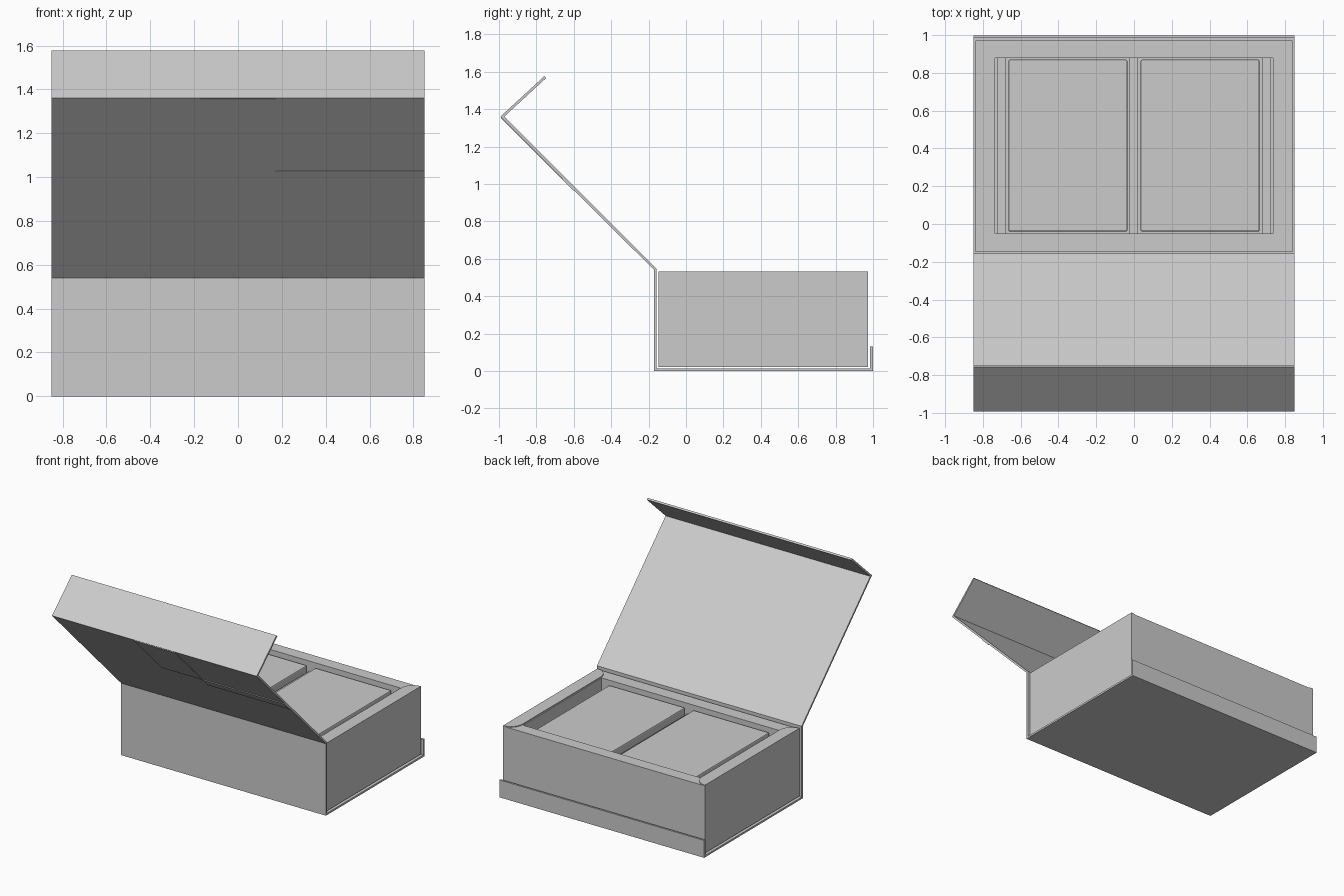
import bpy, bmesh, math
from mathutils import Vector

cube = bpy.data.objects.get("Cube")
if cube:
    bpy.data.objects.remove(cube, do_unlink=True)

grey = bpy.data.materials.new("plain grey card")
grey.use_nodes = True
grey.diffuse_color = (0.6, 0.6, 0.6, 1)
grey.node_tree.nodes["Principled BSDF"].inputs["Base Color"].default_value = (0.6, 0.6, 0.6, 1)


def prism(name, outline, direction):
    """Solid made by sweeping a closed 3D outline along a vector."""
    bm = bmesh.new()
    face = bm.faces.new([bm.verts.new(p) for p in outline])
    swept = bmesh.ops.extrude_face_region(bm, geom=[face])["geom"]
    bmesh.ops.translate(bm, vec=direction, verts=[g for g in swept if isinstance(g, bmesh.types.BMVert)])
    bmesh.ops.recalc_face_normals(bm, faces=bm.faces)
    mesh = bpy.data.meshes.new(name)
    bm.to_mesh(mesh)
    bm.free()
    mesh.materials.append(grey)
    obj = bpy.data.objects.new(name, mesh)
    bpy.context.collection.objects.link(obj)
    return obj


def box(name, x0, x1, y0, y1, z0, z1, bevel=0):
    obj = prism(name, [(x0, y0, z0), (x1, y0, z0), (x1, y1, z0), (x0, y1, z0)], (0, 0, z1 - z0))
    if bevel:
        mod = obj.modifiers.new("soft edge", "BEVEL")
        mod.width = bevel
        mod.segments = 2
    return obj


def offset_path(path, d):
    """Shift an open path sideways, with mitred corners."""
    out = []
    for i, p in enumerate(path):
        dirs = [(path[j + 1] - path[j]).normalized() for j in (i - 1, i) if 0 <= j < len(path) - 1]
        normals = [Vector((-t.y, t.x)) for t in dirs]
        m = sum(normals, Vector((0, 0))).normalized()
        out.append(p + m * d / m.dot(normals[0]))
    return out


# Folded cover: closing flap, lid, spine, base and back lip in one board
path = [Vector(p) for p in ((-.752, 1.572), (-.982, 1.36), (-.164, .543), (-.164, .007), (.992, .007), (.992, .13))]
loop = offset_path(path, .007) + offset_path(path, -.007)[::-1]
prism("folded_cover", [(-.85, p.x, p.y) for p in loop], (1.7, 0, 0))

# Thin bands on the outside of the lid
lid_a, lid_b = offset_path(path, -.007)[1:3]
along = (lid_b - lid_a).normalized()
outward = Vector((0, along.y, -along.x)) * .004


def lid_band(name, x0, x1, s0, s1):
    a, b = lid_a + along * s0, lid_a + along * s1
    prism(name, [(x0, a.x, a.y), (x1, a.x, a.y), (x1, b.x, b.y), (x0, b.x, b.y)], outward)


lid_band("lid_upright_band", -.17, .17, .006, .47)
lid_band("lid_cross_band", .17, .85, .47, .56)

# Tray with hollow inside
X, Y0, Y1, TOP = .838, -.147, .972, .526
IX, IY0, IY1 = .735, -.05, .88
box("tray_floor", -X, X, Y0, Y1, .022, .05)
box("tray_front_wall", -X, X, Y0, IY0, .05, TOP)
box("tray_back_wall", -X, X, IY1, Y1, .05, TOP)
for side, s in (("right", -1), ("left", 1)):
    box(side + "_tray_wall", *sorted((s * IX, s * X)), IY0, IY1, .05, TOP)
    # Folded rim tab with rounded ends
    rim = []
    for k in range(9):
        a = math.pi / 2 * k / 8
        rim.append((s * (X - .095 * math.sin(a)), Y1 - .095 * (1 - math.cos(a)), TOP))
    rim += [(x, Y0 + Y1 - y, z) for x, y, z in rim[::-1]]
    prism(side + "_rim_tab", rim, (0, 0, .006))
    # Boxes resting in the tray, with a low liner beside each
    box(side + "_inner_box", *sorted((s * .035, s * .665)), -.04, .87, .05, .495, .008)
    box(side + "_side_liner", *sorted((s * .678, s * .722)), IY0, IY1, .05, .42)
box("centre_divider", -.025, .02, IY0, IY1, .05, .45)
